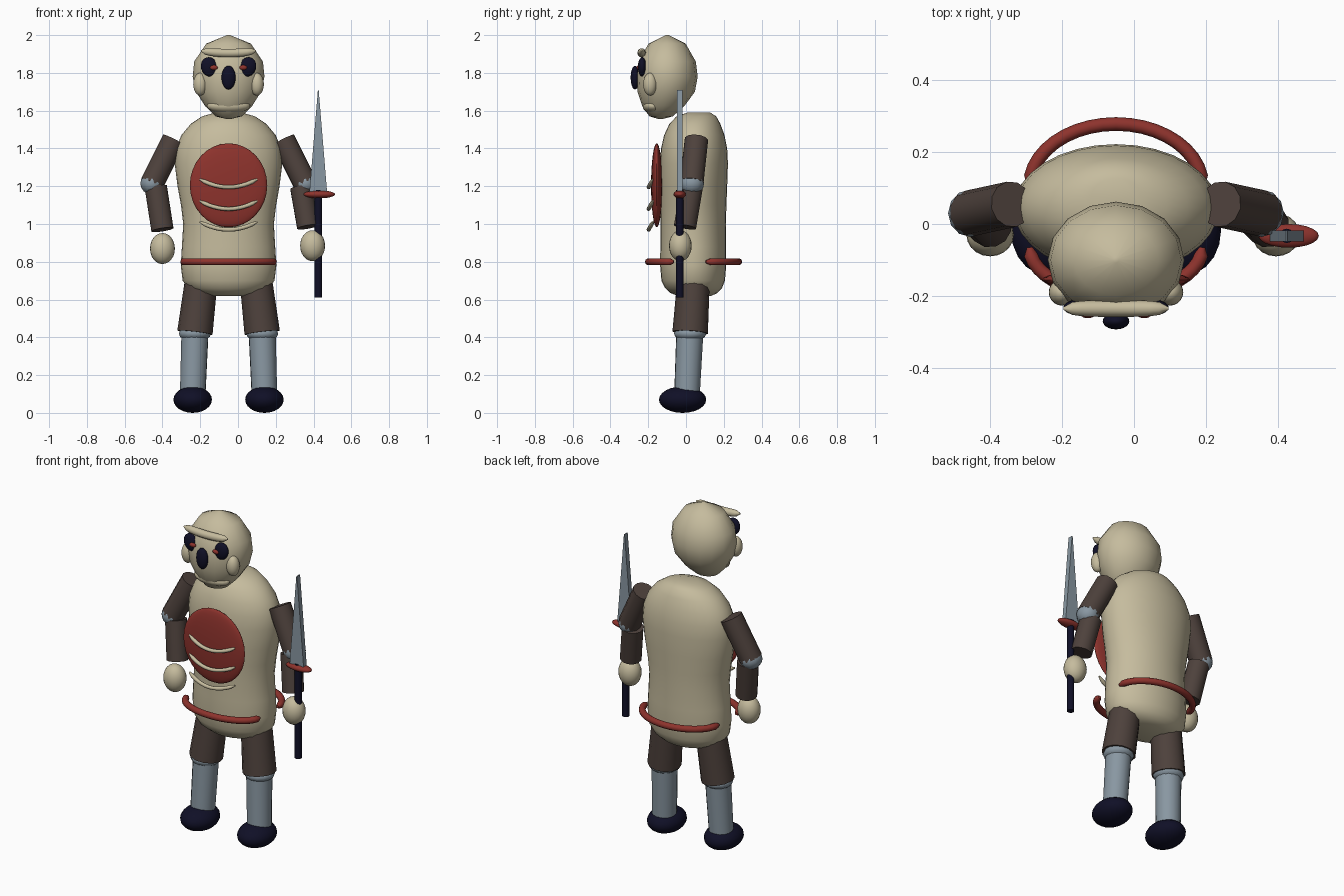
import bpy, bmesh, math
from mathutils import Vector, Matrix

if "Cube" in bpy.data.objects:
    bpy.data.objects.remove(bpy.data.objects["Cube"])

CX = -0.05  # body centre line


def mat(name, rgb):
    m = bpy.data.materials.new(name)
    m.diffuse_color = (*rgb, 1)
    m.use_nodes = True
    m.node_tree.nodes["Principled BSDF"].inputs["Base Color"].default_value = m.diffuse_color
    return m


CREAM = mat("cream", (0.56, 0.50, 0.34))
BROWN = mat("dark brown", (0.075, 0.053, 0.045))
STEEL = mat("steel grey", (0.25, 0.31, 0.36))
RED = mat("deep red", (0.27, 0.033, 0.026))
NAVY = mat("navy black", (0.005, 0.005, 0.02))


def finish(name, bm, m, angle=45):
    bmesh.ops.recalc_face_normals(bm, faces=bm.faces[:])
    me = bpy.data.meshes.new(name)
    bm.to_mesh(me)
    bm.free()
    me.materials.append(m)
    ob = bpy.data.objects.new(name, me)
    bpy.context.collection.objects.link(ob)
    bpy.ops.object.select_all(action='DESELECT')
    ob.select_set(True)
    bpy.context.view_layer.objects.active = ob
    bpy.ops.object.shade_smooth_by_angle(angle=math.radians(angle))
    return ob


def ellipsoid(name, c, r, m, tilt=0, seg=20, rings=12):
    bm = bmesh.new()
    bmesh.ops.create_uvsphere(bm, u_segments=seg, v_segments=rings, radius=1)
    bm.transform(Matrix.Translation(c) @ Matrix.Rotation(tilt, 4, 'Y') @ Matrix.Diagonal((*r, 1)))
    return finish(name, bm, m, 60)


def rod(name, a, b, r1, r2, m, seg=12):
    a, b = Vector(a), Vector(b)
    d = b - a
    bm = bmesh.new()
    bmesh.ops.create_cone(bm, cap_ends=True, segments=seg, radius1=r1, radius2=r2, depth=d.length)
    bm.transform(Matrix.Translation((a + b) / 2) @ d.to_track_quat('Z', 'Y').to_matrix().to_4x4())
    return finish(name, bm, m)


def loft(name, rows, m, seg):
    """Stacked ellipses: (z, half width, half depth, centre y)."""
    bm = bmesh.new()
    rings = []
    for z, w, d, y in rows:
        rings.append([bm.verts.new((CX + w * math.cos(2 * math.pi * i / seg),
                                    y + d * math.sin(2 * math.pi * i / seg), z)) for i in range(seg)])
    for p, q in zip(rings, rings[1:]):
        for i in range(seg):
            j = (i + 1) % seg
            bm.faces.new((p[i], p[j], q[j], q[i]))
    bm.faces.new(rings[0])
    bm.faces.new(rings[-1])
    return finish(name, bm, m, 65)


def tube(name, pts, radii, m, seg=10):
    """Tube swept along points, rounded at the ends by small radii."""
    bm = bmesh.new()
    pts = [Vector(p) for p in pts]
    rings = []
    for k, (p, r) in enumerate(zip(pts, radii)):
        t = (pts[min(k + 1, len(pts) - 1)] - pts[max(k - 1, 0)]).normalized()
        u = t.cross(Vector((0, 0, 1))).normalized()
        v = t.cross(u)
        rings.append([bm.verts.new(p + r * (u * math.cos(2 * math.pi * i / seg)
                                            + v * math.sin(2 * math.pi * i / seg))) for i in range(seg)])
    for p, q in zip(rings, rings[1:]):
        for i in range(seg):
            j = (i + 1) % seg
            bm.faces.new((p[i], p[j], q[j], q[i]))
    bm.faces.new(rings[0])
    bm.faces.new(rings[-1])
    return finish(name, bm, m, 60)


# Torso
loft("torso", [(0.62, 0.10, 0.09, 0.045), (0.635, 0.17, 0.125, 0.042), (0.66, 0.215, 0.15, 0.04),
               (0.70, 0.243, 0.168, 0.038), (0.78, 0.253, 0.175, 0.038), (0.88, 0.247, 0.174, 0.038),
               (1.00, 0.240, 0.173, 0.038), (1.10, 0.252, 0.175, 0.039), (1.20, 0.270, 0.178, 0.04),
               (1.32, 0.285, 0.18, 0.042), (1.40, 0.278, 0.175, 0.043), (1.47, 0.25, 0.16, 0.044),
               (1.53, 0.20, 0.135, 0.047), (1.57, 0.14, 0.105, 0.055), (1.59, 0.07, 0.06, 0.068)], CREAM, 32)

# Head
loft("head", [(1.556, 0.012, 0.012, -0.135), (1.57, 0.07, 0.062, -0.132), (1.625, 0.125, 0.112, -0.12),
              (1.70, 0.172, 0.152, -0.105), (1.78, 0.19, 0.162, -0.1), (1.86, 0.182, 0.152, -0.1),
              (1.955, 0.118, 0.098, -0.1), (2.0, 0.008, 0.008, -0.1)], CREAM, 16)
ellipsoid("jaw", (CX, -0.175, 1.625), (0.115, 0.055, 0.04), CREAM)
ellipsoid("nose", (CX, -0.27, 1.775), (0.037, 0.023, 0.063), NAVY)
n = 12
brow, brow_r = [], []
for k in range(n + 1):
    s = 2 * k / n - 1
    brow.append((CX + 0.146 * s, -0.235, 1.905 + 0.012 * s * s))
    brow_r.append(0.004 + 0.019 * math.sqrt(max(0, 1 - s ** 4)))
tube("brow", brow, brow_r, CREAM)

# Paired parts, mirrored about the centre line
for s, side in ((-1, "left"), (1, "right")):
    def P(x, y, z):
        return (CX + s * x, y, z)
    ellipsoid(side + "_ear", P(0.15, -0.19, 1.74), (0.037, 0.037, 0.06), CREAM)
    ellipsoid(side + "_eye", P(0.102, -0.232, 1.832), (0.044, 0.022, 0.052), NAVY, s * 0.3)
    ellipsoid(side + "_pupil", P(0.078, -0.25, 1.828), (0.021, 0.012, 0.013), RED)
    # Arms
    rod(side + "_upper_arm", P(0.29, 0.055, 1.445), P(0.405, 0.03, 1.215), 0.064, 0.064, BROWN)
    ellipsoid(side + "_elbow", P(0.405, 0.03, 1.215), (0.062, 0.066, 0.06), STEEL, seg=12, rings=8)
    wrist = (0.35, -0.005, 0.97) if s < 0 else (0.422, -0.005, 0.985)
    rod(side + "_forearm", P(0.385, 0.03, 1.195), P(*wrist), 0.061, 0.061, BROWN)
    hand = (-0.40, -0.03, 0.87) if s < 0 else (0.395, -0.03, 0.885)
    ellipsoid(side + "_hand", hand, (0.066, 0.06, 0.082), CREAM)
    # Legs
    rod(side + "_thigh", P(0.14, 0.042, 0.74), P(0.178, 0.022, 0.425), 0.085, 0.094, BROWN)
    ellipsoid(side + "_knee", P(0.178, 0.022, 0.42), (0.087, 0.085, 0.045), STEEL, seg=14, rings=8)
    rod(side + "_shin", P(0.178, 0.02, 0.42), P(0.19, 0.005, 0.09), 0.072, 0.068, STEEL, 16)
    ellipsoid(side + "_foot", P(0.19, -0.018, 0.07), (0.102, 0.125, 0.07), NAVY)

# Chest plate with three curved ribs
ellipsoid("chest_plate", (CX, -0.155, 1.205), (0.205, 0.03, 0.222), RED, seg=32, rings=16)
for i, z in enumerate((1.195, 1.08, 0.97)):
    pts, rad = [], []
    for k in range(n + 1):
        t = 2 * k / n - 1
        pts.append((CX + 0.152 * t, -0.198 + 0.024 * t * t, z + 0.042 * t * t))
        rad.append(0.005 if k in (0, n) else 0.011)
    tube("rib_%d" % (i + 1), pts, rad, CREAM, 8)

# Belt: a front arc and a back arc
for name, y0, depth in (("front_belt", -0.065, -0.133), ("back_belt", 0.105, 0.173)):
    pts, rad = [], []
    for k in range(21):
        a = math.pi * k / 20
        pts.append((CX + 0.24 * math.cos(a), y0 + depth * math.sin(a), 0.80))
        rad.append(0.008 if k in (0, 20) else 0.019)
    tube(name, pts, rad, RED)

# Sword
SX, SY = 0.425, -0.033
rod("sword_grip", (SX, SY, 0.61), (SX, SY, 1.18), 0.02, 0.02, NAVY)
ellipsoid("sword_guard", (SX + 0.005, SY, 1.157), (0.084, 0.033, 0.021), RED)
bm = bmesh.new()
bmesh.ops.create_cube(bm, size=1)
for v in bm.verts:
    w = 0.047 if v.co.z < 0 else 0.002
    z = 1.165 if v.co.z < 0 else 1.71
    v.co = (SX + math.copysign(w, v.co.x), SY + math.copysign(0.015, v.co.y), z)
finish("sword_blade", bm, STEEL, 20)
